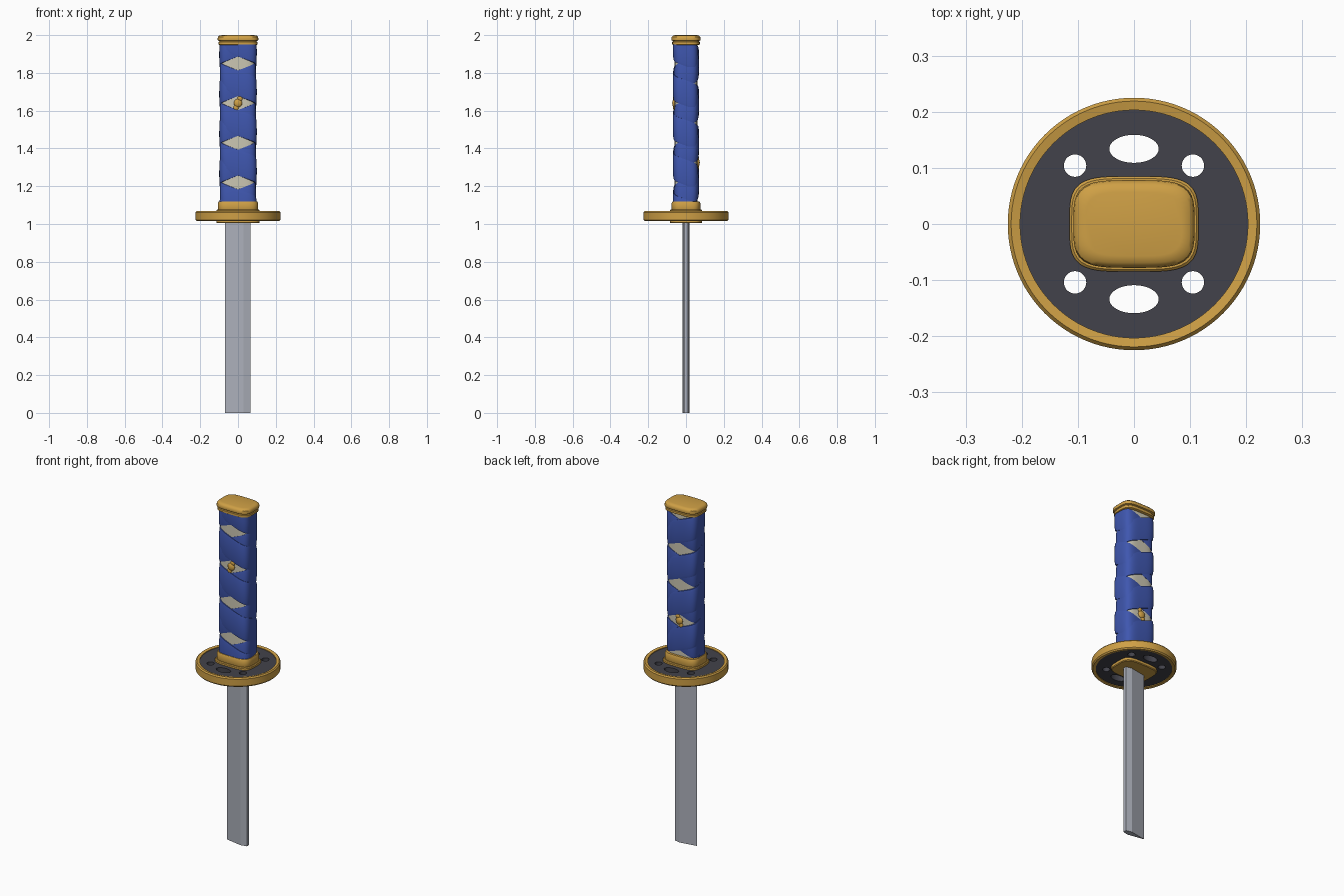
import bpy, bmesh
from math import pi, sin, cos, tau, hypot, radians

if "Cube" in bpy.data.objects:
    bpy.data.objects.remove(bpy.data.objects["Cube"])


def material(name, rgb):
    m = bpy.data.materials.new(name)
    m.use_nodes = True
    color = (*rgb, 1)
    m.diffuse_color = color
    bsdf = next(n for n in m.node_tree.nodes if n.type == 'BSDF_PRINCIPLED')
    bsdf.inputs["Base Color"].default_value = color
    return m


gold = material("gold", (0.62, 0.35, 0.06))
blue = material("blue_cloth", (0.05, 0.095, 0.43))
dark = material("dark_iron", (0.055, 0.055, 0.07))
cream = material("cream", (0.60, 0.57, 0.45))
steel = material("steel", (0.41, 0.43, 0.49))


def outline(a, b, n=64, power=4.0):
    """Evenly spaced points on a rounded rectangle, starting at the front."""
    dense = []
    for i in range(1441):
        t = -pi / 2 + tau * i / 1440
        r = (abs(cos(t) / a) ** power + abs(sin(t) / b) ** power) ** (-1 / power)
        dense.append((r * cos(t), r * sin(t)))
    dist = [0]
    for p, q in zip(dense, dense[1:]):
        dist.append(dist[-1] + hypot(q[0] - p[0], q[1] - p[1]))
    points, j = [], 0
    for k in range(n):
        while dist[j] < dist[-1] * k / n:
            j += 1
        points.append(dense[j])
    return points


def finish(name, bm, mat, smooth=35):
    bmesh.ops.recalc_face_normals(bm, faces=bm.faces)
    mesh = bpy.data.meshes.new(name)
    bm.to_mesh(mesh)
    bm.free()
    ob = bpy.data.objects.new(name, mesh)
    bpy.context.collection.objects.link(ob)
    mesh.materials.append(mat)
    if smooth:
        bpy.ops.object.select_all(action='DESELECT')
        ob.select_set(True)
        bpy.context.view_layer.objects.active = ob
        bpy.ops.object.shade_smooth_by_angle(angle=radians(smooth))
    return ob


def skin(bm, rings, close_rings=False, caps=True):
    """Bridge a list of closed point loops with quads."""
    vs = [[bm.verts.new(p) for p in ring] for ring in rings]
    n = len(vs[0])
    pairs = list(zip(vs, vs[1:]))
    if close_rings:
        pairs.append((vs[-1], vs[0]))
    for lo, hi in pairs:
        for i in range(n):
            k = (i + 1) % n
            bm.faces.new((lo[i], lo[k], hi[k], hi[i]))
    if caps and not close_rings:
        bm.faces.new(vs[0])
        bm.faces.new(vs[-1])


def loft(name, levels, mat):
    """Stack of rounded rectangles given as (half width, half depth, height)."""
    bm = bmesh.new()
    skin(bm, [[(x, y, z) for x, y in outline(a, b)] for a, b, z in levels])
    return finish(name, bm, mat)


# Blade: cutting edge, ridge on both sides and flat spine
section = [(-0.07, 0), (0.03, -0.018), (0.065, -0.010), (0.065, 0.010), (0.03, 0.018)]
bm = bmesh.new()
skin(bm, [[(x, y, z) for x, y in section] for z in (0, 1.03)])
finish("blade", bm, steel, smooth=0)

# Guard rim: lathed ring with softened corners
profile = [(0.203, 1.018), (0.219, 1.015), (0.225, 1.022),
           (0.225, 1.062), (0.219, 1.069), (0.203, 1.066)]
bm = bmesh.new()
skin(bm, [[(r * cos(tau * i / 96), r * sin(tau * i / 96), z) for i in range(96)]
          for r, z in profile], close_rings=True)
finish("guard_rim", bm, gold)

# Guard plate: filled outline with pierced holes
curve = bpy.data.curves.new("guard_plate", 'CURVE')
curve.dimensions = '2D'
curve.fill_mode = 'BOTH'
curve.extrude = 0.02


def loop(cx, cy, rx, ry, n):
    s = curve.splines.new('POLY')
    s.points.add(n - 1)
    for i, p in enumerate(s.points):
        t = tau * i / n
        p.co = (cx + rx * cos(t), cy + ry * sin(t), 0, 1)
    s.use_cyclic_u = True


loop(0, 0, 0.206, 0.206, 96)
for sy in (-1, 1):
    loop(0, sy * 0.134, 0.044, 0.025, 40)
    for sx in (-1, 1):
        loop(sx * 0.105, sy * 0.104, 0.02, 0.02, 28)
curve.materials.append(dark)
plate = bpy.data.objects.new("guard_plate", curve)
plate.location.z = 1.042
bpy.context.collection.objects.link(plate)
bpy.ops.object.select_all(action='DESELECT')
plate.select_set(True)
bpy.context.view_layer.objects.active = plate
bpy.ops.object.convert(target='MESH')

# Spacers on both sides of the guard, then the collar
loft("lower_spacer", [(0.111, 0.081, 1.004), (0.115, 0.085, 1.008), (0.115, 0.085, 1.03)], gold)
loft("upper_spacer", [(0.115, 0.085, 1.05), (0.115, 0.085, 1.072), (0.111, 0.081, 1.076)], gold)
loft("collar", [(0.104, 0.074, 1.07), (0.107, 0.077, 1.078), (0.107, 0.077, 1.108),
                (0.102, 0.072, 1.119), (0.092, 0.062, 1.12)], gold)

# Handle core under the wrapping
loft("handle_core", [(0.090, 0.060, 1.10), (0.090, 0.060, 1.96)], cream)

# Pommel: lower band, groove and rounded cap
loft("pommel", [(0.098, 0.068, 1.948), (0.103, 0.073, 1.951), (0.103, 0.073, 1.963),
                (0.099, 0.069, 1.966), (0.099, 0.069, 1.969), (0.107, 0.077, 1.972),
                (0.108, 0.078, 1.980), (0.106, 0.076, 1.990), (0.099, 0.069, 1.997),
                (0.085, 0.057, 2.0)], gold)

# Cloth wrapping: two opposite spirals that leave diamond gaps front and back
PITCH, HALF, STEPS = 0.21, 0.068, 64
inner = outline(0.086, 0.056, STEPS)
outer = outline(0.096, 0.066, STEPS)


def wrap(name, direction):
    bm = bmesh.new()
    rings = []
    for i in range(-2 * STEPS, 6 * STEPS + 1):
        k = (direction * i) % STEPS
        lift = direction * -0.003 * cos(tau * k / STEPS - 0.7)
        z = 1.115 + PITCH * i / STEPS
        (ix, iy), (ox, oy) = inner[k], outer[k]

        def at(f, dz):
            f += lift / 0.01
            return (ix + (ox - ix) * f, iy + (oy - iy) * f, z + dz)

        rings.append([at(0, -HALF), at(0.75, -HALF), at(1.0, -HALF * 0.8), at(1.15, 0),
                      at(1.0, HALF * 0.8), at(0.75, HALF), at(0, HALF)])
    skin(bm, rings)
    # trim flush with collar and pommel
    for z, up in ((1.112, -1), (1.956, 1)):
        geom = bm.verts[:] + bm.edges[:] + bm.faces[:]
        cut = bmesh.ops.bisect_plane(bm, geom=geom, plane_co=(0, 0, z),
                                     plane_no=(0, 0, up), clear_outer=True)
        edges = [e for e in cut["geom_cut"] if isinstance(e, bmesh.types.BMEdge)]
        bmesh.ops.holes_fill(bm, edges=edges, sides=0)
    finish(name, bm, blue)


wrap("rising_wrap", 1)
wrap("falling_wrap", -1)

# Small ornaments in one diamond on each face
for name, side, z in (("front_ornament", -1, 1.64), ("back_ornament", 1, 1.325)):
    bm = bmesh.new()
    for dx, dz, r in ((0, 0, 0.022), (0.010, 0.024, 0.014), (-0.010, -0.024, 0.014)):
        ball = bmesh.ops.create_uvsphere(bm, u_segments=20, v_segments=12, radius=r)["verts"]
        bmesh.ops.scale(bm, vec=(1, 0.5, 1), verts=ball)
        bmesh.ops.translate(bm, vec=(dx, side * 0.062, z + dz), verts=ball)
    finish(name, bm, gold)
